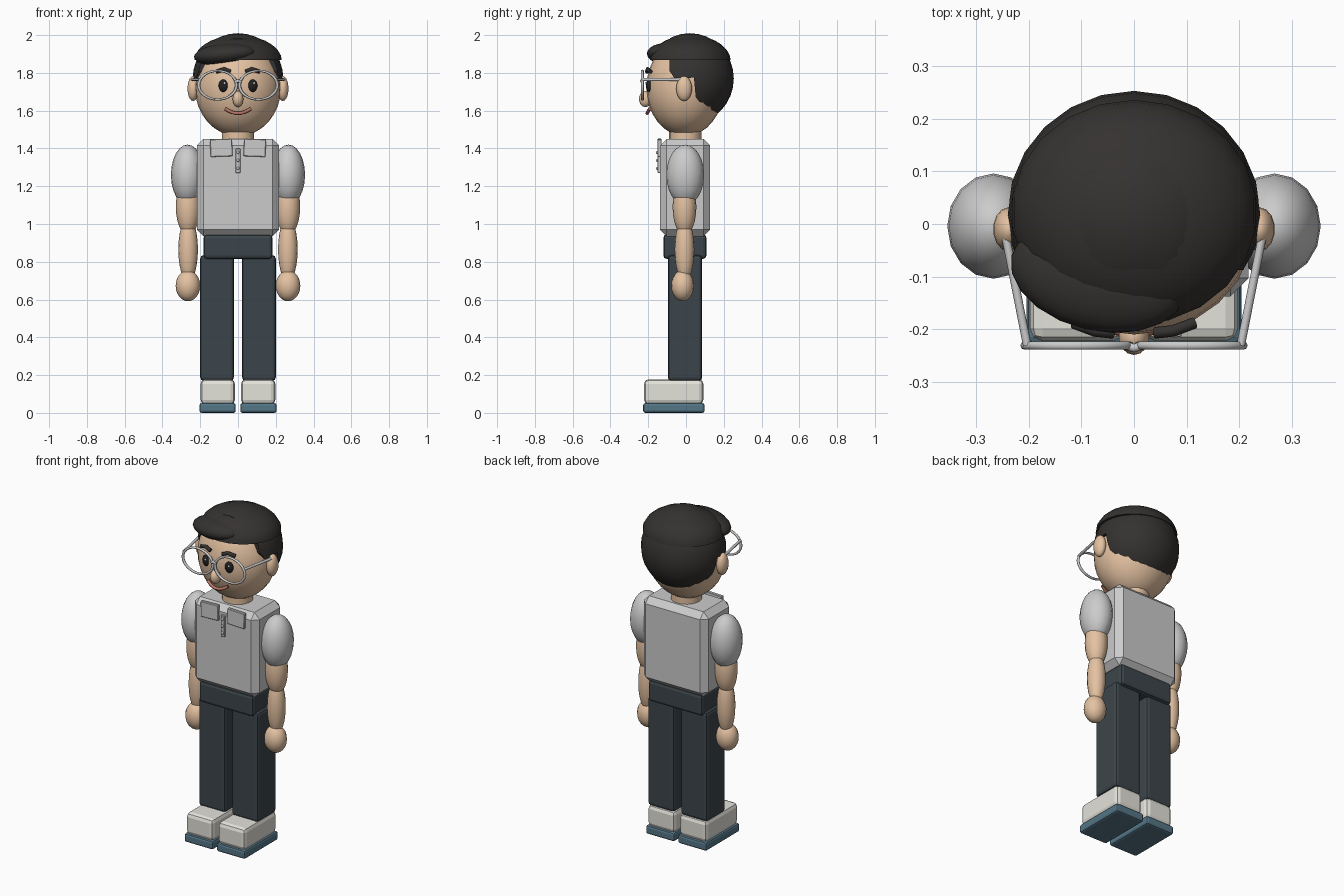
import bpy, bmesh, math
from mathutils import Vector

if "Cube" in bpy.data.objects:
    bpy.data.objects.remove(bpy.data.objects["Cube"])


def material(name, r, g, b):
    m = bpy.data.materials.new(name)
    m.diffuse_color = (r, g, b, 1)
    m.use_nodes = True
    m.node_tree.nodes["Principled BSDF"].inputs["Base Color"].default_value = m.diffuse_color
    return m


SKIN = material("skin", 0.78, 0.54, 0.36)
HAIR = material("hair", 0.035, 0.032, 0.03)
SHIRT = material("shirt", 0.56, 0.57, 0.54)
TROUSERS = material("trousers", 0.045, 0.06, 0.07)
SHOE = material("shoe", 0.77, 0.76, 0.7)
SOLE = material("sole", 0.09, 0.18, 0.24)
METAL = material("frame_metal", 0.55, 0.57, 0.57)
DARK = material("eye_dark", 0.015, 0.015, 0.015)
WHITE = material("eye_white", 0.95, 0.95, 0.95)
LIP = material("lip", 0.5, 0.18, 0.13)


def smooth(ob, angle=35):
    bpy.ops.object.select_all(action='DESELECT')
    ob.select_set(True)
    bpy.context.view_layer.objects.active = ob
    bpy.ops.object.shade_smooth_by_angle(angle=math.radians(angle))


def add(name, bm, mat):
    bmesh.ops.recalc_face_normals(bm, faces=bm.faces[:])
    me = bpy.data.meshes.new(name)
    bm.to_mesh(me)
    bm.free()
    ob = bpy.data.objects.new(name, me)
    bpy.context.collection.objects.link(ob)
    if mat:
        me.materials.append(mat)
    return ob


def box(name, lo, hi, mat, bevel=0.0, seg=1, rot=(0, 0, 0)):
    lo, hi = Vector(lo), Vector(hi)
    bm = bmesh.new()
    bmesh.ops.create_cube(bm, size=1)
    bmesh.ops.scale(bm, vec=hi - lo, verts=bm.verts)
    if bevel:
        bmesh.ops.bevel(bm, geom=bm.edges[:], offset=bevel, segments=seg,
                        profile=0.5, affect='EDGES')
    ob = add(name, bm, mat)
    ob.location = (lo + hi) / 2
    ob.rotation_euler = rot
    return ob


def ball(name, loc, rad, mat, seg=18, rings=12, rot=(0, 0, 0), floor=None):
    bm = bmesh.new()
    bmesh.ops.create_uvsphere(bm, u_segments=seg, v_segments=rings, radius=1)
    if floor is not None:  # cut the bottom off level
        cut = bmesh.ops.bisect_plane(bm, geom=bm.verts[:] + bm.edges[:] + bm.faces[:],
                                     plane_co=(0, 0, floor), plane_no=(0, 0, 1), clear_inner=True)
        edges = [e for e in cut['geom_cut'] if isinstance(e, bmesh.types.BMEdge)]
        bmesh.ops.edgeloop_fill(bm, edges=edges)
    bmesh.ops.scale(bm, vec=rad, verts=bm.verts)
    ob = add(name, bm, mat)
    ob.location, ob.rotation_euler = loc, rot
    smooth(ob, 45)
    return ob


def tube(name, pts, radius, mat):
    cu = bpy.data.curves.new(name, 'CURVE')
    cu.dimensions = '3D'
    cu.bevel_depth, cu.bevel_resolution, cu.use_fill_caps = radius, 2, True
    sp = cu.splines.new('POLY')
    sp.points.add(len(pts) - 1)
    for p, co in zip(sp.points, pts):
        p.co = (*co, 1)
    cu.materials.append(mat)
    ob = bpy.data.objects.new(name, cu)
    bpy.context.collection.objects.link(ob)
    return ob


# Torso and hips
box("shirt_torso", (-0.218, -0.138, 0.935), (0.218, 0.128, 1.45), SHIRT, 0.035)
box("trouser_hips", (-0.182, -0.12, 0.815), (0.182, 0.108, 0.945), TROUSERS, 0.018, 2)
box("shirt_placket", (-0.013, -0.15, 1.27), (0.013, -0.13, 1.4), SHIRT, 0.003)
for i in range(3):
    ball(f"button_{i}", (0, -0.152, 1.295 + i * 0.042), (0.008, 0.008, 0.008), SHIRT, 10, 6)

# Neck
bm = bmesh.new()
bmesh.ops.create_cone(bm, cap_ends=True, segments=18, radius1=0.086, radius2=0.086, depth=0.16)
neck = add("neck", bm, SKIN)
neck.location = (0, -0.003, 1.47)
smooth(neck)

for side, s in (("left", -1), ("right", 1)):
    def sbox(name, x0, x1, y0, y1, z0, z1, *args, **kw):
        a, b = sorted((s * x0, s * x1))
        return box(f"{side}_{name}", (a, y0, z0), (b, y1, z1), *args, **kw)

    def sball(name, loc, *args, **kw):
        return ball(f"{side}_{name}", (s * loc[0], loc[1], loc[2]), *args, **kw)

    # Legs and shoes
    sbox("leg", 0.022, 0.2, -0.096, 0.086, 0.17, 0.835, TROUSERS, 0.018, 2)
    sbox("shoe", 0.016, 0.198, -0.222, 0.092, 0.045, 0.178, SHOE, 0.024, 2)
    sbox("sole", 0.012, 0.204, -0.227, 0.098, 0.0, 0.052, SOLE, 0.012, 2)

    # Arms
    sball("sleeve", (0.267, -0.004, 1.26), (0.088, 0.1, 0.16), SHIRT, 16)
    sball("upper_arm", (0.265, -0.008, 1.09), (0.064, 0.063, 0.15), SKIN, 16)
    sball("forearm", (0.264, -0.008, 0.865), (0.052, 0.052, 0.17), SKIN, 16)
    sball("hand", (0.265, -0.018, 0.673), (0.065, 0.06, 0.082), SKIN, 16)

    # Collar flap
    sbox("collar_flap", 0.03, 0.147, -0.15, -0.13, 1.357, 1.45, SHIRT, 0.003,
         rot=(0, math.radians(s * 2), 0))

    # Ears, eyes and brows
    sball("ear", (0.238, -0.01, 1.717), (0.03, 0.042, 0.066), SKIN, 14, 10)
    sball("eye", (0.078, -0.196, 1.732), (0.025, 0.016, 0.033), DARK, 14, 10,
          rot=(0, 0, s * 0.2))
    ball(f"{side}_eye_glint", (s * 0.078 + 0.007, -0.211, 1.745), (0.006, 0.004, 0.007), WHITE, 8, 6)
    tube(f"{side}_eyebrow", [(s * 0.04, -0.207, 1.806), (s * 0.075, -0.203, 1.82),
                             (s * 0.115, -0.188, 1.806)], 0.011, HAIR)

    # Spectacle rim and temple
    bpy.ops.mesh.primitive_torus_add(major_segments=32, minor_segments=8, major_radius=0.1,
                                     minor_radius=0.008, location=(s * 0.108, -0.231, 1.735),
                                     rotation=(math.pi / 2, 0, 0))
    rim = bpy.context.object
    rim.name = f"{side}_spectacle_rim"
    rim.scale = (1, 0.76, 1)
    rim.data.materials.append(METAL)
    smooth(rim, 60)
    tube(f"{side}_spectacle_temple", [(s * 0.203, -0.231, 1.765), (s * 0.245, -0.018, 1.765)],
         0.008, METAL)

tube("spectacle_bridge", [(-0.016, -0.231, 1.752), (0, -0.236, 1.758), (0.016, -0.231, 1.752)],
     0.008, METAL)

# Head, nose and mouth
ball("head", (0, -0.005, 1.722), (0.228, 0.205, 0.257), SKIN, 24, 16)
ball("nose", (0, -0.215, 1.662), (0.029, 0.034, 0.043), SKIN, 14, 10)
mouth = []
for i in range(9):
    t = i / 4 - 1
    mouth.append((0.067 * t, -0.206 + 0.014 * t * t, 1.586 + 0.024 * t * t))
tube("mouth", mouth, 0.009, LIP)

# Hair: back and sides trimmed to the side-view hairline
hair = ball("back_hair", (0, 0.02, 1.77), (0.24, 0.233, 0.24), HAIR, 24, 16)
line = [(-0.085, 2.1), (-0.087, 1.81), (-0.06, 1.77), (0.042, 1.775), (0.055, 1.63),
        (0.11, 1.5), (0.4, 1.5), (0.4, 2.1)]
bm = bmesh.new()
face = bm.faces.new([bm.verts.new((-0.4, y, z)) for y, z in line])
ext = bmesh.ops.extrude_face_region(bm, geom=[face])
bmesh.ops.translate(bm, vec=(0.8, 0, 0),
                    verts=[v for v in ext['geom'] if isinstance(v, bmesh.types.BMVert)])
cutter = add("hairline_cutter", bm, HAIR)
cutter.hide_render = True
mod = hair.modifiers.new("hairline", 'BOOLEAN')
mod.operation, mod.solver, mod.object = 'INTERSECT', 'EXACT', cutter
bpy.context.view_layer.objects.active = hair
bpy.ops.object.modifier_apply(modifier=mod.name)
bpy.data.objects.remove(cutter)
smooth(hair, 45)

# Hair crown and swept fringe
ball("hair_crown", (0, 0.022, 1.862), (0.235, 0.215, 0.138), HAIR, 22, 14, floor=0.05)
ball("hair_fringe", (-0.068, -0.098, 1.898), (0.17, 0.105, 0.058), HAIR, 20, 12,
     rot=(0, math.radians(-5), math.radians(-13)))
